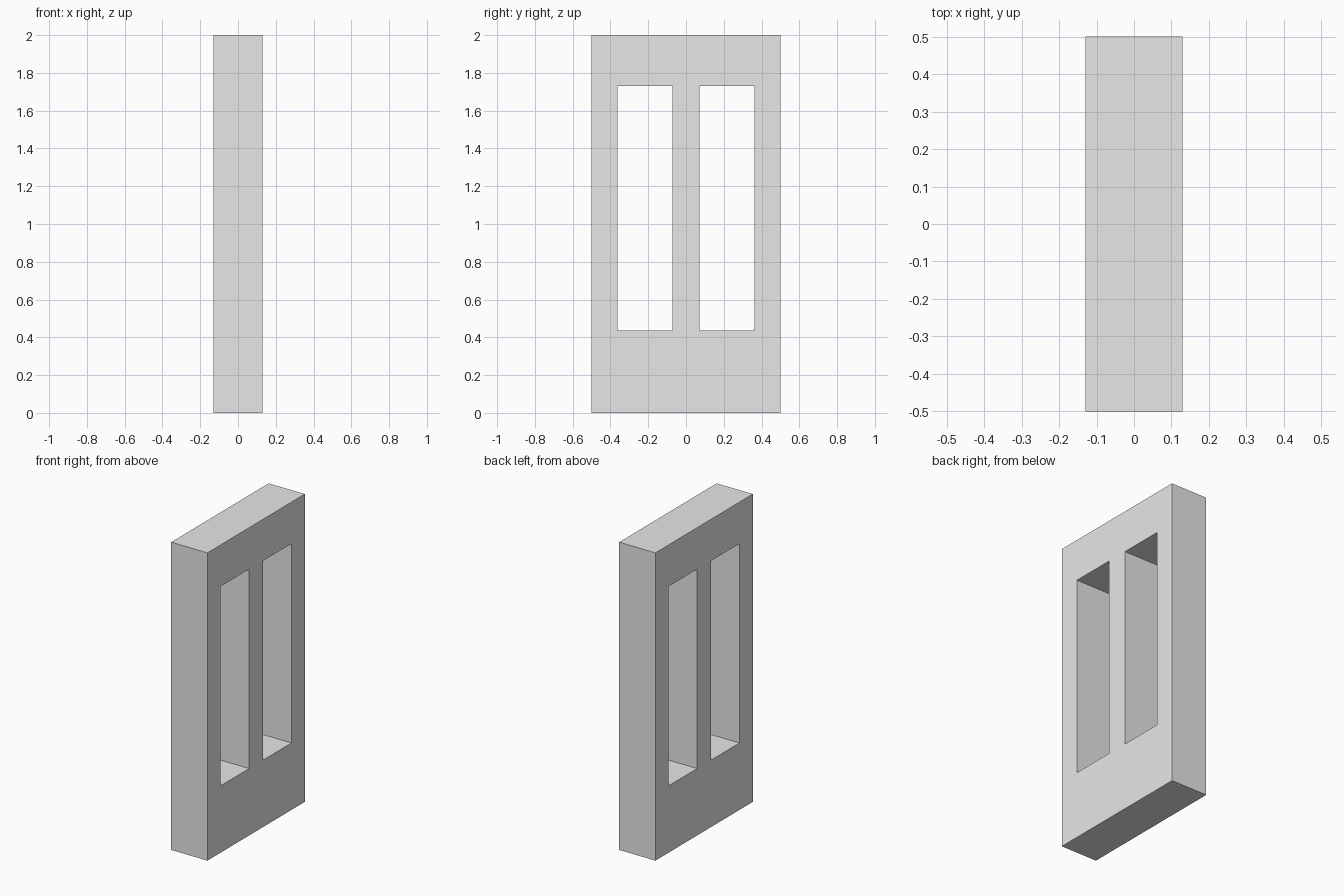
import bpy
import bmesh
from mathutils import Vector

cube = bpy.data.objects.get("Cube")
if cube:
    bpy.data.objects.remove(cube, do_unlink=True)

# Panel measurements: grid lines across the width and height
HALF_DEPTH = 0.13
ys = [-0.5, -0.363, -0.072, 0.072, 0.363, 0.5]
zs = [0, 0.435, 1.73, 2]

grey = bpy.data.materials.new("light_grey")
grey.use_nodes = True
colour = (0.8, 0.8, 0.8, 1)
grey.diffuse_color = colour
grey.node_tree.nodes["Principled BSDF"].inputs["Base Color"].default_value = colour

# Flat profile of the panel, leaving the two tall openings empty
bm = bmesh.new()
verts = [[bm.verts.new((-HALF_DEPTH, y, z)) for z in zs] for y in ys]
for i in range(len(ys) - 1):
    for j in range(len(zs) - 1):
        is_opening = j == 1 and i in (1, 3)
        if not is_opening:
            bm.faces.new((verts[i][j], verts[i + 1][j],
                          verts[i + 1][j + 1], verts[i][j + 1]))

# Thicken the profile into a solid slab
result = bmesh.ops.extrude_face_region(bm, geom=bm.faces[:], use_keep_orig=True)
moved = [g for g in result["geom"] if isinstance(g, bmesh.types.BMVert)]
bmesh.ops.translate(bm, verts=moved, vec=Vector((2 * HALF_DEPTH, 0, 0)))
bmesh.ops.recalc_face_normals(bm, faces=bm.faces[:])

mesh = bpy.data.meshes.new("window_panel")
bm.to_mesh(mesh)
bm.free()
mesh.materials.append(grey)
panel = bpy.data.objects.new("window_panel", mesh)
bpy.context.collection.objects.link(panel)
